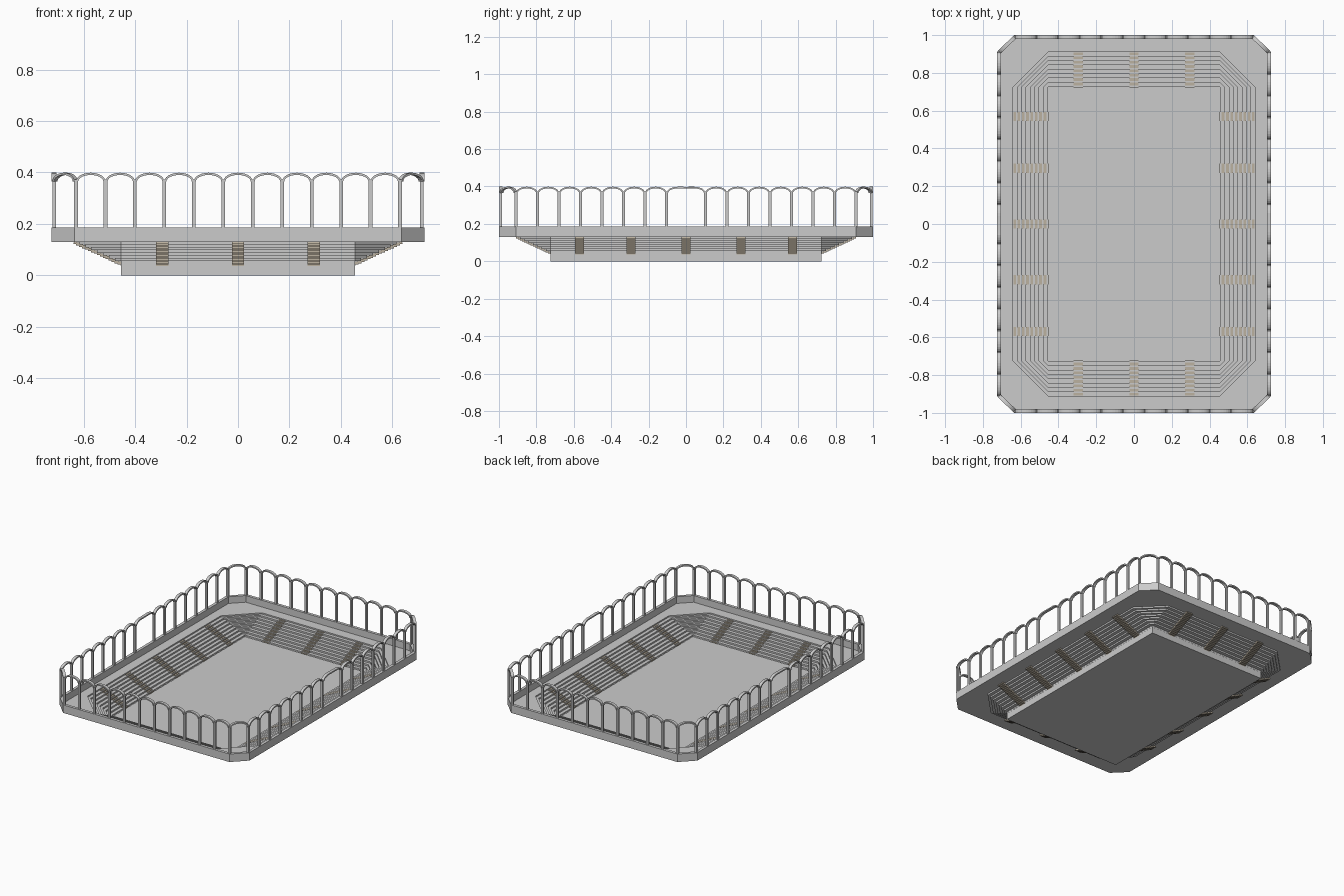
import bpy, bmesh, math
from mathutils import Vector

if "Cube" in bpy.data.objects:
    bpy.data.objects.remove(bpy.data.objects["Cube"])

aisle_mat = bpy.data.materials.new("aisle_tan")
aisle_mat.diffuse_color = (0.50, 0.44, 0.35, 1)
aisle_mat.use_nodes = True
aisle_mat.node_tree.nodes["Principled BSDF"].inputs["Base Color"].default_value = aisle_mat.diffuse_color


def finish(name, bm, mat=None, recalc=True):
    if recalc:
        bmesh.ops.recalc_face_normals(bm, faces=bm.faces)
    me = bpy.data.meshes.new(name)
    bm.to_mesh(me)
    bm.free()
    ob = bpy.data.objects.new(name, me)
    bpy.context.collection.objects.link(ob)
    if mat:
        me.materials.append(mat)
    return ob


def octagon(a, b, c):
    """Rectangle of half sizes a, b with corners cut by c."""
    return [(a, -b + c), (a, b - c), (a - c, b), (-a + c, b),
            (-a, b - c), (-a, -b + c), (-a + c, -b), (a - c, -b)]


def loft(bm, rings, closed=False):
    loops = [[bm.verts.new((x, y, z)) for x, y in pts] for pts, z in rings]
    pairs = list(zip(loops, loops[1:]))
    if closed:
        pairs.append((loops[-1], loops[0]))
    for lo, hi in pairs:
        n = len(lo)
        for i in range(n):
            j = (i + 1) % n
            bm.faces.new((lo[j], lo[i], hi[i], hi[j]))


def box(bm, center, size):
    vs = bmesh.ops.create_cube(bm, size=1)["verts"]
    for v in vs:
        v.co = Vector([c + s * k for c, s, k in zip(center, size, v.co)])


FX, FY, Z0, Z1 = 0.455, 0.725, 0.045, 0.13
RUN, N = 0.184, 8
STEP, RISE = RUN / N, (Z1 - Z0) / N


def tier_ring(d):
    return octagon(FX + d, FY + d, d)


# Field slab
bm = bmesh.new()
box(bm, (0, 0, Z0 / 2), (2 * FX, 2 * FY, Z0))
finish("field", bm)

# Stepped seating bowl, a thin shell that also shows from outside
bm = bmesh.new()
rings = [(tier_ring(0.001), Z0)]
for k in range(N):
    z = Z0 + (k + 1) * RISE
    rings += [(tier_ring(0.001 + k * STEP), z), (tier_ring(0.001 + (k + 1) * STEP), z)]
loft(bm, rings)
finish("seating_tiers", bm, recalc=False)

# Concourse deck with low parapet
bm = bmesh.new()
inner = tier_ring(RUN + 0.001)
par_in = octagon(0.705, 0.98, 0.078)
outer = octagon(0.725, 1.0, 0.09)
loft(bm, [(inner, Z1), (inner, 0.139), (par_in, 0.139), (par_in, 0.185),
          (outer, 0.185), (outer, Z1)], closed=True)
finish("concourse", bm)

# Aisle stairs, finer steps passing through the tiers
def aisle(bm, pos, ang, start, half=0.024, steps=16):
    zig = [(0, Z0)]
    for k in range(steps):
        z = Z0 + (k + 1) * (Z1 - Z0) / steps
        zig += [(k * RUN / steps, z), ((k + 1) * RUN / steps, z)]
    top = [(d - 0.002, z + 0.003) for d, z in zig]
    low = [(d + 0.002, z - 0.009) for d, z in zig]
    ca, sa = math.cos(ang), math.sin(ang)

    def vert(d, z, s):
        r = start + d
        return bm.verts.new((r * ca - (pos + s) * sa, r * sa + (pos + s) * ca, z))
    rows = [[vert(d, z, s) for d, z in prof] for prof in (top, low) for s in (-half, half)]
    tl, tr, bl, br = rows
    for a, b in ((tl, tr), (tr, br), (br, bl), (bl, tl)):
        for i in range(len(a) - 1):
            bm.faces.new((a[i], a[i + 1], b[i + 1], b[i]))
    for i in (0, -1):
        bm.faces.new((tl[i], tr[i], br[i], bl[i]))


bm = bmesh.new()
for side in (0, 1):
    for p in (-0.57, -0.295, 0, 0.295, 0.57):
        aisle(bm, p, side * math.pi, FX)
    for p in (-0.295, 0, 0.295):
        aisle(bm, p, (side + 0.5) * math.pi, FY)
finish("aisle_stairs", bm, aisle_mat)

# Post positions, anticlockwise around the parapet
xs = [-0.63 + i * 1.26 / 11 for i in range(12)]
half_ys = [0.104 + 0.115 * k for k in range(8)]
ys = [-y for y in reversed(half_ys)] + half_ys
posts = ([(x, -0.99) for x in xs] + [(0.715, y) for y in ys]
         + [(-x, 0.99) for x in xs] + [(-0.715, -y) for y in ys])

bm = bmesh.new()
for x, y in posts:
    box(bm, (x, y, 0.278), (0.014, 0.014, 0.19))
finish("arcade_posts", bm)


# Arches between posts; wide bays get a flat middle
def arch(bm, p0, p1, seg=12, depth=0.01):
    p0, p1 = Vector((*p0, 0)), Vector((*p1, 0))
    mid, span = (p0 + p1) / 2, (p1 - p0).length
    u = (p1 - p0).normalized()
    n = Vector((u.y, -u.x, 0))
    w = min(span / 2, 0.0625)
    flat = span / 2 - w
    rows = []
    for i in range(seg + 1):
        t = math.pi * (1 - i / seg)
        c, s = math.cos(t), math.sin(t)
        shift = flat * (1 if i > seg / 2 else -1)
        row = []
        for rw, rh, off in ((w, 0.034, -depth), (w, 0.034, depth),
                            (w - 0.008, 0.025, depth), (w - 0.008, 0.025, -depth)):
            pt = mid + u * (rw * c + shift) + n * off
            row.append(bm.verts.new((pt.x, pt.y, 0.365 + rh * s)))
        rows.append(row)
    for a, b in zip(rows, rows[1:]):
        for i in range(4):
            j = (i + 1) % 4
            bm.faces.new((a[i], a[j], b[j], b[i]))
    bm.faces.new(rows[0])
    bm.faces.new(rows[-1])


bm = bmesh.new()
for a, b in zip(posts, posts[1:] + posts[:1]):
    arch(bm, a, b)
finish("arcade_arches", bm)
